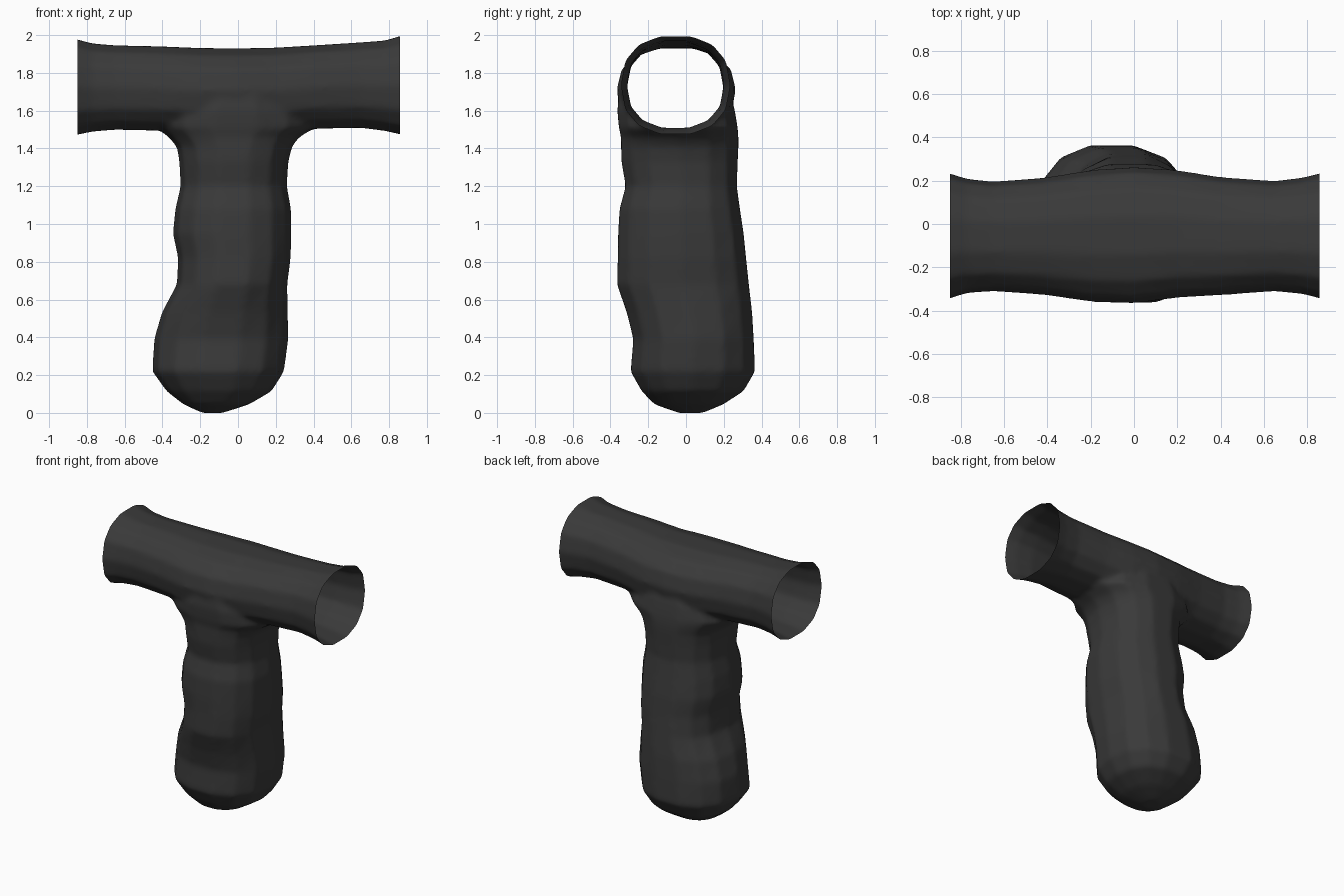
import bpy, bmesh, math

if "Cube" in bpy.data.objects:
    bpy.data.objects.remove(bpy.data.objects["Cube"])

SEGS = 14
mat = bpy.data.materials.new("charcoal")
mat.diffuse_color = (0.042, 0.042, 0.042, 1)
mat.use_nodes = True
mat.node_tree.nodes["Principled BSDF"].inputs["Base Color"].default_value = mat.diffuse_color


def squircle(i, power=0.85):
    """Point i of a slightly squared unit ring."""
    t = 2 * math.pi * i / SEGS
    f = lambda v: math.copysign(abs(v) ** power, v)
    return f(math.cos(t)), f(math.sin(t))


def loft(name, rings):
    """Closed skin over a list of rings of points."""
    bm = bmesh.new()
    loops = [[bm.verts.new(p) for p in ring] for ring in rings]
    for a, b in zip(loops, loops[1:]):
        for i in range(SEGS):
            j = (i + 1) % SEGS
            bm.faces.new((a[i], a[j], b[j], b[i]))
    bm.faces.new(loops[0])
    bm.faces.new(loops[-1])
    bmesh.ops.recalc_face_normals(bm, faces=bm.faces)
    me = bpy.data.meshes.new(name)
    bm.to_mesh(me)
    bm.free()
    ob = bpy.data.objects.new(name, me)
    bpy.context.collection.objects.link(ob)
    return ob


# cross tube: x, y min, y max, z min, z max (runs past the ends, trimmed later)
tube = [(-0.94, -0.37, 0.26, 1.45, 2.00), (-0.85, -0.345, 0.235, 1.468, 1.982),
        (-0.77, -0.32, 0.21, 1.485, 1.96), (-0.65, -0.312, 0.197, 1.495, 1.95),
        (-0.42, -0.328, 0.215, 1.49, 1.945), (-0.2, -0.36, 0.25, 1.48, 1.936),
        (0.0, -0.368, 0.265, 1.48, 1.934), (0.2, -0.342, 0.25, 1.48, 1.938),
        (0.4, -0.33, 0.218, 1.50, 1.95), (0.65, -0.312, 0.2, 1.505, 1.966),
        (0.78, -0.325, 0.216, 1.488, 1.976), (0.857, -0.345, 0.235, 1.47, 2.0),
        (0.94, -0.37, 0.26, 1.45, 2.02)]
rings = []
for x, y0, y1, z0, z1 in tube:
    rings.append([(x, (y0 + y1) / 2 + (y1 - y0) / 2 * squircle(i)[0],
                   (z0 + z1) / 2 + (z1 - z0) / 2 * squircle(i)[1]) for i in range(SEGS)])
body = loft("t_handle", rings)

# grip: z, x min, x max, y min, y max
grip = [(0.0, -0.19, -0.08, -0.04, 0.09), (0.045, -0.29, 0.06, -0.17, 0.2),
        (0.115, -0.38, 0.18, -0.24, 0.31), (0.22, -0.455, 0.245, -0.3, 0.372),
        (0.39, -0.445, 0.268, -0.285, 0.365), (0.53, -0.405, 0.265, -0.32, 0.357),
        (0.68, -0.325, 0.262, -0.372, 0.34), (0.82, -0.318, 0.28, -0.368, 0.325),
        (0.95, -0.346, 0.284, -0.366, 0.312), (1.08, -0.333, 0.282, -0.358, 0.292),
        (1.2, -0.305, 0.26, -0.325, 0.275), (1.33, -0.312, 0.268, -0.348, 0.28),
        (1.41, -0.325, 0.288, -0.35, 0.284), (1.46, -0.37, 0.325, -0.35, 0.284),
        (1.51, -0.43, 0.41, -0.362, 0.28), (1.6, -0.4, 0.38, -0.37, 0.265),
        (1.7, -0.3, 0.3, -0.36, 0.24), (1.8, -0.2, 0.2, -0.28, 0.18)]
rings = []
for z, x0, x1, y0, y1 in grip:
    rings.append([((x0 + x1) / 2 + (x1 - x0) / 2 * squircle(i)[0],
                   (y0 + y1) / 2 + (y1 - y0) / 2 * squircle(i)[1], z) for i in range(SEGS)])
stem = loft("grip_helper", rings)
stem.hide_render = True

# fuse tube and grip into one softly blended skin
m = body.modifiers.new("union", 'BOOLEAN')
m.object, m.operation, m.solver = stem, 'UNION', 'EXACT'
m = body.modifiers.new("blend", 'REMESH')
m.mode, m.voxel_size = 'VOXEL', 0.018
m = body.modifiers.new("soften", 'SMOOTH')
m.factor, m.iterations = 0.5, 5
deps = bpy.context.evaluated_depsgraph_get()
mesh = bpy.data.meshes.new_from_object(body.evaluated_get(deps))
body.modifiers.clear()
bpy.data.objects.remove(stem)

# slice both ends open
bm = bmesh.new()
bm.from_mesh(mesh)
for x, n in ((-0.85, -1), (0.857, 1)):
    bmesh.ops.bisect_plane(bm, geom=bm.verts[:] + bm.edges[:] + bm.faces[:],
                           plane_co=(x, 0, 0), plane_no=(n, 0, 0), clear_outer=True)
for f in bm.faces:
    f.smooth = True
    f.material_index = 0
bm.to_mesh(mesh)
bm.free()
mesh.materials.clear()
mesh.materials.append(mat)
body.data = mesh
